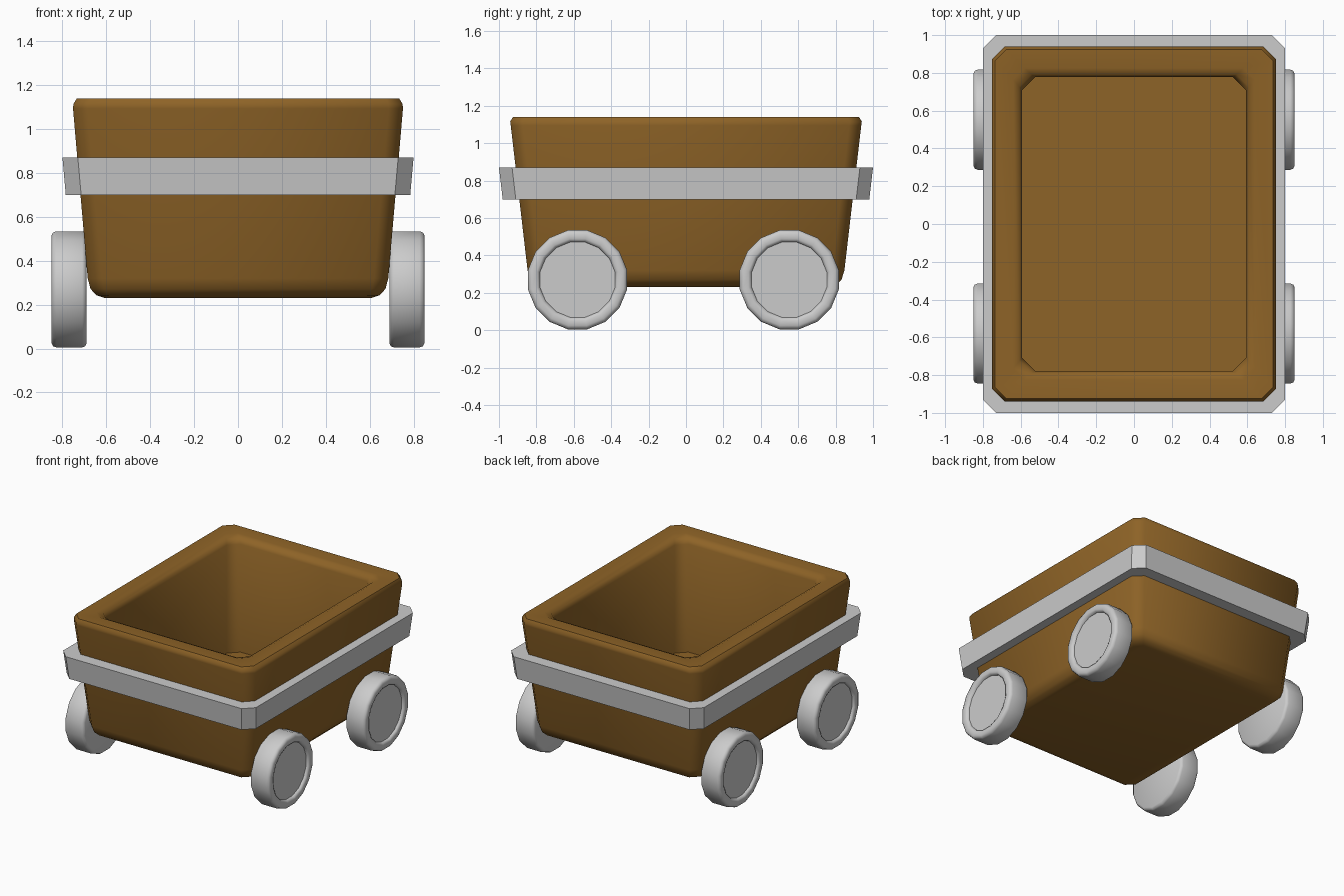
import bpy, bmesh, math

if "Cube" in bpy.data.objects:
    bpy.data.objects.remove(bpy.data.objects["Cube"])


def finish(name, bm, angle, color=None):
    bmesh.ops.recalc_face_normals(bm, faces=bm.faces)
    mesh = bpy.data.meshes.new(name)
    bm.to_mesh(mesh)
    bm.free()
    ob = bpy.data.objects.new(name, mesh)
    bpy.context.collection.objects.link(ob)
    if color:
        mat = bpy.data.materials.new(name + "_paint")
        mat.diffuse_color = color
        mat.use_nodes = True
        mat.node_tree.nodes["Principled BSDF"].inputs["Base Color"].default_value = mat.diffuse_color
        mesh.materials.append(mat)
    bpy.ops.object.select_all(action='DESELECT')
    ob.select_set(True)
    bpy.context.view_layer.objects.active = ob
    bpy.ops.object.shade_smooth_by_angle(angle=math.radians(angle))
    return ob


def loft(bm, rings, closed=False):
    """Skin rings of points; cap the ends, or join last to first."""
    loops = [[bm.verts.new(p) for p in ring] for ring in rings]
    pairs = list(zip(loops, loops[1:]))
    if closed:
        pairs.append((loops[-1], loops[0]))
    else:
        bm.faces.new(loops[0])
        bm.faces.new(loops[-1])
    for a, b in pairs:
        for i in range(len(a)):
            j = (i + 1) % len(a)
            bm.faces.new((a[i], a[j], b[j], b[i]))


def rect(hx, hy, c, z):
    """Rectangle with chamfered corners."""
    return [(hx, hy - c, z), (hx - c, hy, z), (c - hx, hy, z), (-hx, hy - c, z),
            (-hx, c - hy, z), (c - hx, -hy, z), (hx - c, -hy, z), (hx, c - hy, z)]


# Tapered hollow tub: underside, outer wall, rim, inner wall, floor
bm = bmesh.new()
loft(bm, [rect(*r) for r in (
    (0.605, 0.765, 0.05, 0.23), (0.645, 0.805, 0.055, 0.243),
    (0.672, 0.832, 0.06, 0.272), (0.685, 0.847, 0.065, 0.32),
    (0.752, 0.937, 0.065, 1.095), (0.75, 0.94, 0.065, 1.115),
    (0.735, 0.925, 0.06, 1.14), (0.64, 0.825, 0.06, 1.14),
    (0.607, 0.792, 0.065, 1.125), (0.592, 0.778, 0.068, 1.09),
    (0.592, 0.778, 0.068, 0.28))])
finish("tub", bm, 50, (0.27, 0.125, 0.02, 1))

# Metal band around the tub
bm = bmesh.new()
loft(bm, [rect(*r) for r in (
    (0.785, 0.98, 0.07, 0.70), (0.80, 1.0, 0.07, 0.87),
    (0.70, 0.88, 0.05, 0.87), (0.685, 0.86, 0.05, 0.70))], closed=True)
finish("band", bm, 30)

# Wheels with rounded tyres and recessed outer discs
profile = [(0.205, 0.83), (0.209, 0.843), (0.222, 0.85), (0.25, 0.85),
           (0.264, 0.843), (0.27, 0.828), (0.27, 0.71), (0.264, 0.697), (0.25, 0.69)]
N = 16
for side, sx in (("right", 1), ("left", -1)):
    for end, cy in (("front", -0.58), ("back", 0.552)):
        bm = bmesh.new()
        loft(bm, [[(sx * x,
                    cy + r * math.cos((i + 0.5) * math.tau / N),
                    0.27 + r * math.sin((i + 0.5) * math.tau / N))
                   for i in range(N)] for r, x in profile])
        finish(f"{end}_{side}_wheel", bm, 50)
